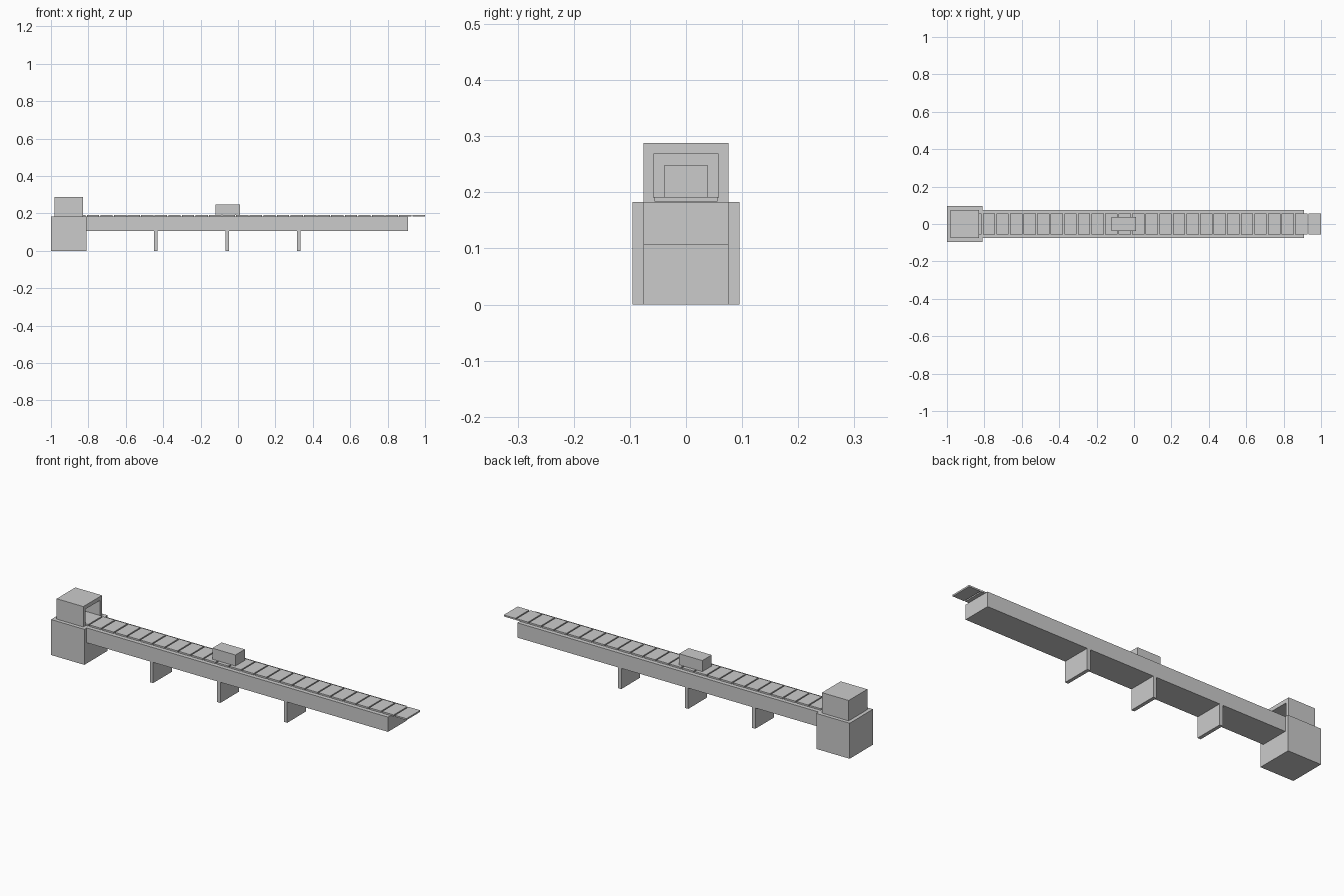
import bpy

if "Cube" in bpy.data.objects:
    bpy.data.objects.remove(bpy.data.objects["Cube"])


def box(name, x0, x1, half_y, z0, z1):
    bpy.ops.mesh.primitive_cube_add(
        size=1, location=((x0 + x1) / 2, 0, (z0 + z1) / 2))
    ob = bpy.context.object
    ob.name = name
    ob.scale = (x1 - x0, 2 * half_y, z1 - z0)
    bpy.ops.object.transform_apply(location=False, rotation=False, scale=True)
    return ob


# Main structure
box("base_housing", -1.0, -0.81, 0.095, 0.0, 0.183)
box("conveyor_beam", -0.815, 0.909, 0.076, 0.107, 0.183)

# Hollow hood, open towards the belt
hood = box("hood", -0.981, -0.829, 0.076, 0.183, 0.288)
cutter = box("hood_cutter", -0.963, -0.80, 0.058, 0.191, 0.268)
mod = hood.modifiers.new("opening", 'BOOLEAN')
mod.operation = 'DIFFERENCE'
mod.solver = 'EXACT'
mod.object = cutter
bpy.context.view_layer.objects.active = hood
bpy.ops.object.modifier_apply(modifier="opening")
bpy.data.objects.remove(cutter, do_unlink=True)

# Support panels under the beam
for i, x in enumerate((-0.44, -0.057, 0.325)):
    box(f"support_leg_{i + 1}", x - 0.009, x + 0.009, 0.076, 0.0, 0.107)

# Belt slats, the last ones overhanging the beam and the first entering the hood
for i in range(26):
    x = 0.967 - i * 0.0726
    box(f"belt_slat_{i + 1}", x - 0.033, x + 0.033, 0.0565, 0.184, 0.192)

# Parcel riding on the belt
box("parcel", -0.12, 0.012, 0.038, 0.192, 0.249)
